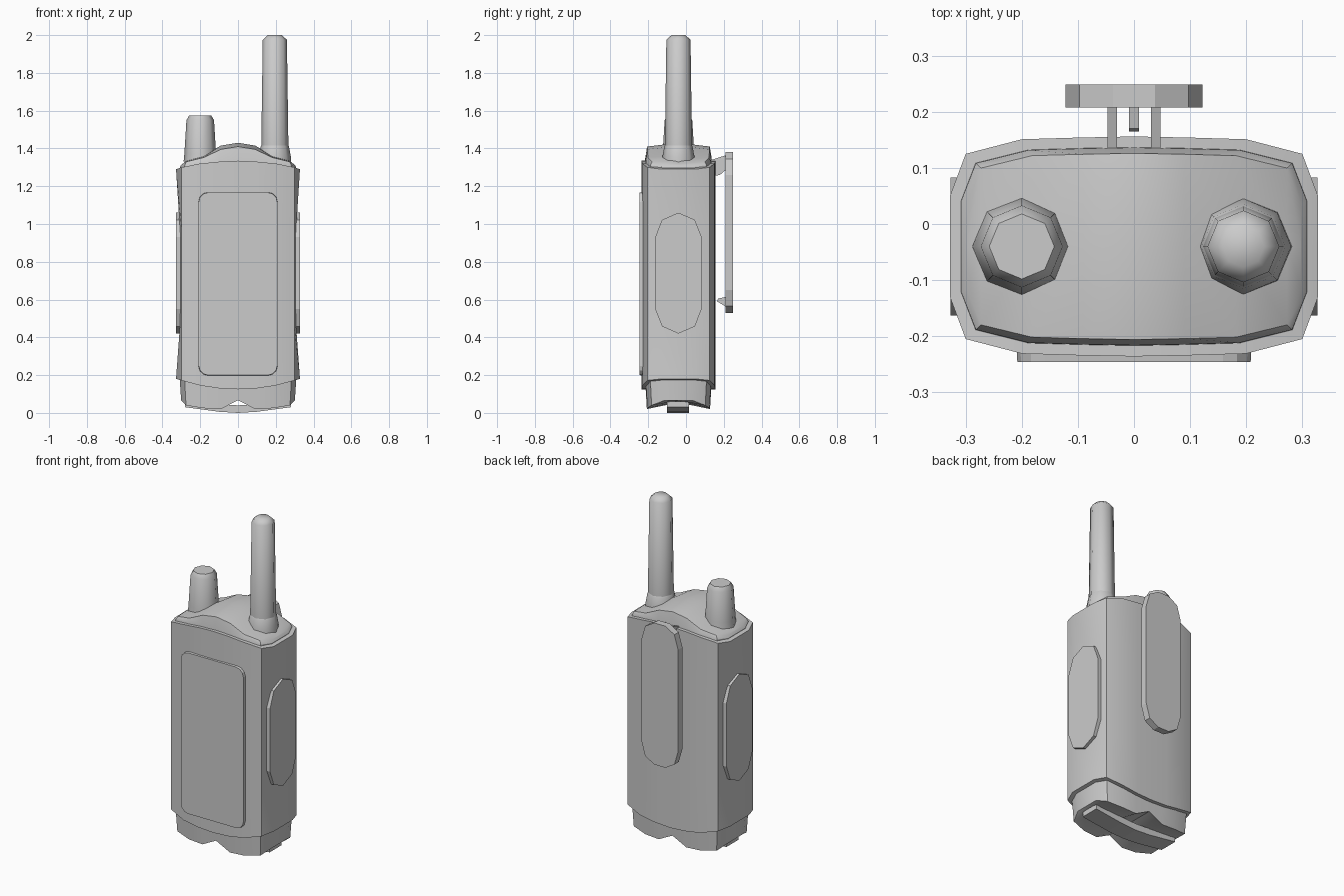
import bpy, math

if "Cube" in bpy.data.objects:
    bpy.data.objects.remove(bpy.data.objects["Cube"])

CY = -0.04  # depth centre of the handset
HALF = [(0, .196), (.1, .194), (.2, .191), (.3, .165), (.328, .09)]  # quarter plan


def finish(name, verts, faces, smooth=None):
    me = bpy.data.meshes.new(name)
    me.from_pydata(verts, [], faces)
    ob = bpy.data.objects.new(name, me)
    bpy.context.collection.objects.link(ob)
    bpy.ops.object.select_all(action='DESELECT')
    ob.select_set(True)
    bpy.context.view_layer.objects.active = ob
    bpy.ops.object.mode_set(mode='EDIT')
    bpy.ops.mesh.select_all(action='SELECT')
    bpy.ops.mesh.normals_make_consistent(inside=False)
    bpy.ops.object.mode_set(mode='OBJECT')
    if smooth:
        bpy.ops.object.shade_smooth_by_angle(angle=math.radians(smooth))
    return ob


def ring(inset, heights, waist=1.0):
    """Plan outline; heights gives z at each of the five x stations."""
    right = [(x, y, h) for (x, y), h in zip(HALF, heights)]
    right = right + [(x, -y, h) for x, y, h in reversed(right)]
    loop = right + [(-x, y, h) for x, y, h in reversed(right[1:-1])]
    sx, sy = 1 - inset / .328, 1 - inset / .196
    return [(max(-.328 * waist, min(.328 * waist, x * sx)), CY + y * sy, h) for x, y, h in loop]


def shell(name, rings, lifts, smooth=30):
    """Loft rings, closing both ends with strips that have a lifted middle row."""
    n = 18
    verts = [p for r in rings for p in r]
    faces = [(k * n + i, k * n + (i + 1) % n, (k + 1) * n + (i + 1) % n, (k + 1) * n + i)
             for k in range(len(rings) - 1) for i in range(n)]
    for base, lift in ((0, lifts[0]), ((len(rings) - 1) * n, lifts[1])):
        for sign in (1, -1):
            back = [base + (sign * j) % n for j in range(5)]
            front = [base + (9 - sign * j) % n for j in range(5)]
            mids = []
            for j, (a, b) in enumerate(zip(back, front)):
                x, _, z = verts[a]
                mids.append(len(verts))
                verts.append((x, CY, z + lift[j]))
            for j in range(4):
                faces.append((back[j], back[j + 1], mids[j + 1], mids[j]))
                faces.append((mids[j], mids[j + 1], front[j + 1], front[j]))
    ob = finish(name, verts, faces)
    bpy.ops.object.mode_set(mode='EDIT')
    bpy.ops.mesh.select_all(action='SELECT')
    bpy.ops.mesh.remove_doubles(threshold=.0005)
    bpy.ops.mesh.normals_make_consistent(inside=False)
    bpy.ops.object.mode_set(mode='OBJECT')
    bpy.ops.object.shade_smooth_by_angle(angle=math.radians(smooth))
    return ob


def prism(name, outline, axis, lo, hi, shrink=1.0):
    """Extrude a 2D outline along an axis; the hi end may be shrunk."""
    cu = sum(p[0] for p in outline) / len(outline)
    cv = sum(p[1] for p in outline) / len(outline)
    verts = []
    for d, s in ((lo, 1), (hi, shrink)):
        for u, v in outline:
            u, v = cu + (u - cu) * s, cv + (v - cv) * s
            verts.append((d, u, v) if axis == 'X' else (u, d, v))
    n = len(outline)
    faces = [tuple(range(n)), tuple(range(n, 2 * n))]
    faces += [(i, (i + 1) % n, n + (i + 1) % n, n + i) for i in range(n)]
    return finish(name, verts, faces)


def rounded(cu, cv, hu, hv, ru, rv, seg):
    pts = []
    for q, (su, sv) in enumerate(((1, 1), (-1, 1), (-1, -1), (1, -1))):
        for i in range(seg + 1):
            a = math.pi / 2 * (q + i / seg)
            p = (cu + su * (hu - ru) + ru * math.cos(a), cv + sv * (hv - rv) + rv * math.sin(a))
            if not pts or math.dist(p, pts[-1]) > .002:
                pts.append(p)
    if math.dist(pts[0], pts[-1]) < .002:
        pts.pop()
    return pts


def turned(name, cx, profile, sides=8):
    verts = [(cx + r * math.cos(2 * math.pi * i / sides), CY + r * math.sin(2 * math.pi * i / sides), z)
             for r, z in profile for i in range(sides)]
    faces = [(k * sides + i, k * sides + (i + 1) % sides, (k + 1) * sides + (i + 1) % sides, (k + 1) * sides + i)
             for k in range(len(profile) - 1) for i in range(sides)]
    faces += [tuple(range(sides)), tuple(range(len(verts) - sides, len(verts)))]
    return finish(name, verts, faces, 46)


# Main case with arched ends and waisted sides
FLAT = (0, 0, 0, 0, 0)
RIM = (1.335, 1.33, 1.32, 1.3, 1.29)
shell("body", [ring(0, (.125, .13, .145, .172, .18)), ring(0, [.45] * 5, .94),
               ring(0, [.98] * 5, .94), ring(0, RIM)], (FLAT, FLAT))

# Humped top cap
shell("top_cap", [ring(.018, [z - .02 for z in RIM]), ring(.02, [z + .012 for z in RIM]),
                  ring(.03, (1.41, 1.395, 1.352, 1.33, 1.315))],
      (FLAT, (.02, .02, .01, .005, 0)))

# Battery base with notch and hollow underside
shell("battery_base", [ring(.027, (.067, .02, .025, .04, .065)), ring(.018, [.2] * 5)],
      ((0, .035, .035, .025, 0), FLAT))
prism("base_latch", [(-.28, .06), (-.28, .03), (-.1, .006), (0, 0), (.1, .006), (.28, .03),
                     (.28, .06), (.1, .045), (0, .04), (-.1, .045)], 'Y', -.1, .015)

# Front panel and side grips
prism("front_panel", rounded(0, .683, .21, .488, .05, .05, 3), 'Y', -.21, -.246, .99)
for side, s in (("right", 1), ("left", -1)):
    prism(side + "_grip", rounded(CY, .74, .123, .32, .123, .13, 2), 'X', s * .28, s * .327)

# Belt clip with two brackets and a nub
prism("belt_clip", rounded(0, .955, .122, .425, .085, .12, 2), 'Y', .208, .249)
for side, s in (("right", 1), ("left", -1)):
    prism(side + "_clip_bracket", [(.12, 1.25), (.18, 1.26), (.215, 1.29), (.215, 1.365), (.12, 1.335)],
          'X', s * .03, s * .047)
prism("clip_nub", [(.215, .56), (.19, .575), (.165, .59), (.17, .605), (.215, .615)], 'X', -.009, .009)

# Control knob and antenna
turned("knob", -.2, [(.088, 1.33), (.084, 1.37), (.073, 1.55), (.058, 1.575)])
turned("antenna_base", .195, [(.087, 1.32), (.085, 1.355), (.075, 1.41), (.07, 1.42)])
turned("antenna", .195, [(.072, 1.4), (.064, 1.975), (.037, 2.0)])
